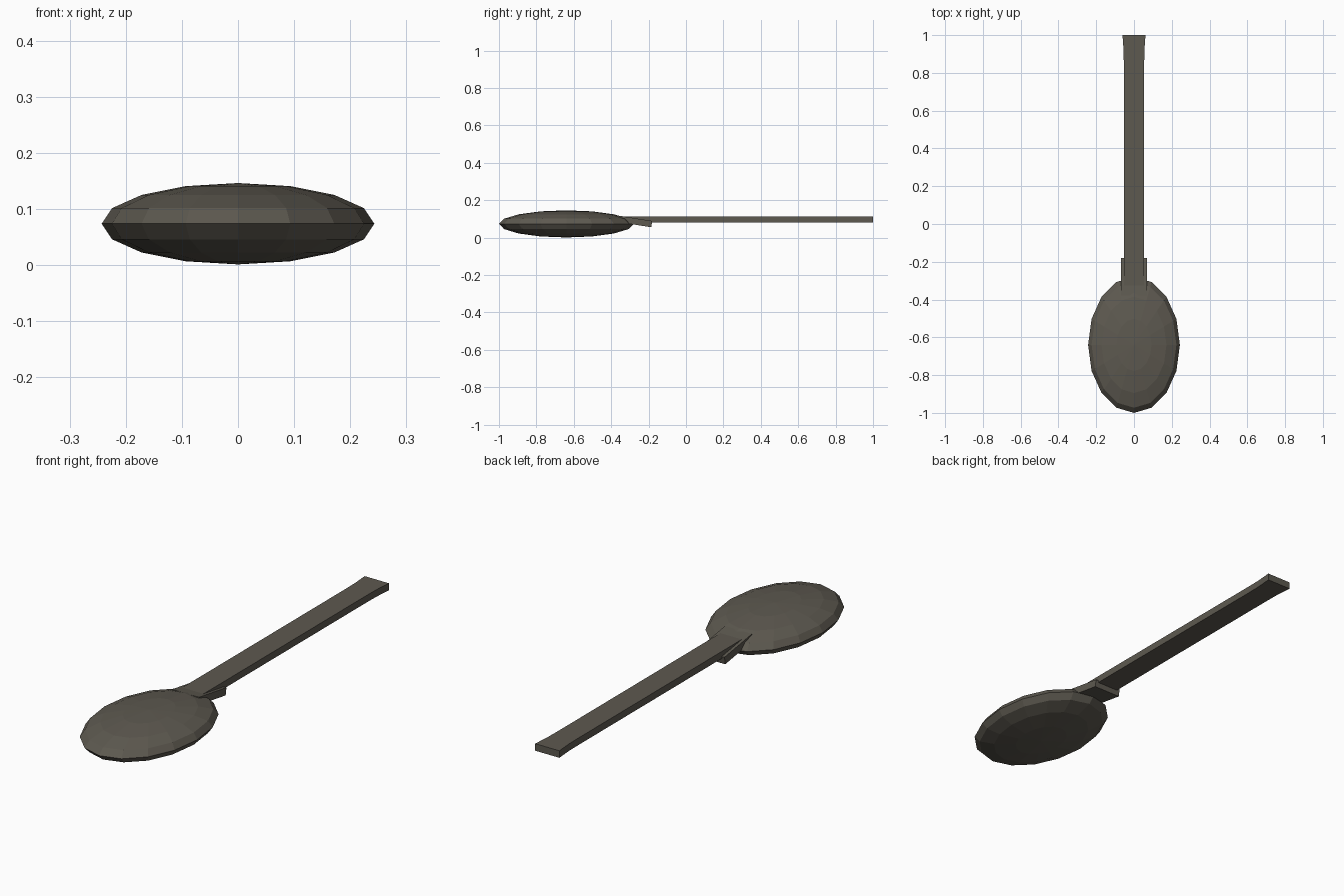
import bpy, bmesh, math
from mathutils import Matrix

if "Cube" in bpy.data.objects:
    bpy.data.objects.remove(bpy.data.objects["Cube"])

metal = bpy.data.materials.new("dark_metal")
metal.diffuse_color = (0.11, 0.10, 0.08, 1)
metal.use_nodes = True
metal.node_tree.nodes["Principled BSDF"].inputs["Base Color"].default_value = metal.diffuse_color


def make_object(name, bm):
    bmesh.ops.recalc_face_normals(bm, faces=bm.faces)
    mesh = bpy.data.meshes.new(name)
    bm.to_mesh(mesh)
    bm.free()
    mesh.materials.append(metal)
    obj = bpy.data.objects.new(name, mesh)
    bpy.context.collection.objects.link(obj)
    return obj


# Bowl: flattened low-poly ellipsoid
bm = bmesh.new()
bmesh.ops.create_uvsphere(bm, u_segments=16, v_segments=8, radius=1)
bmesh.ops.scale(bm, vec=(0.243, 0.36, 0.0725), verts=bm.verts)
bowl = make_object("bowl", bm)
bowl.location = (0, -0.64, 0.0735)

# Handle: flat bar lofted through (y, half width), flared at the free end
stations = [(-0.40, 0.054), (0.85, 0.054), (0.92, 0.055), (1.0, 0.061)]
bm = bmesh.new()
rings = [[bm.verts.new((sx * w, y, z)) for sx, z in
          ((-1, 0.08), (1, 0.08), (1, 0.112), (-1, 0.112))] for y, w in stations]
for a, b in zip(rings, rings[1:]):
    for i in range(4):
        j = (i + 1) % 4
        bm.faces.new((a[i], a[j], b[j], b[i]))
bm.faces.new(rings[0])
bm.faces.new(rings[-1])
make_object("handle", bm)

# Neck: tilted block joining the handle to the bowl
bm = bmesh.new()
bmesh.ops.create_cube(bm, size=1)
bmesh.ops.scale(bm, vec=(0.136, 0.20, 0.034), verts=bm.verts)
neck = make_object("neck", bm)
neck.location = (0, -0.282, 0.088)
neck.rotation_euler = (math.radians(-9), 0, 0)
